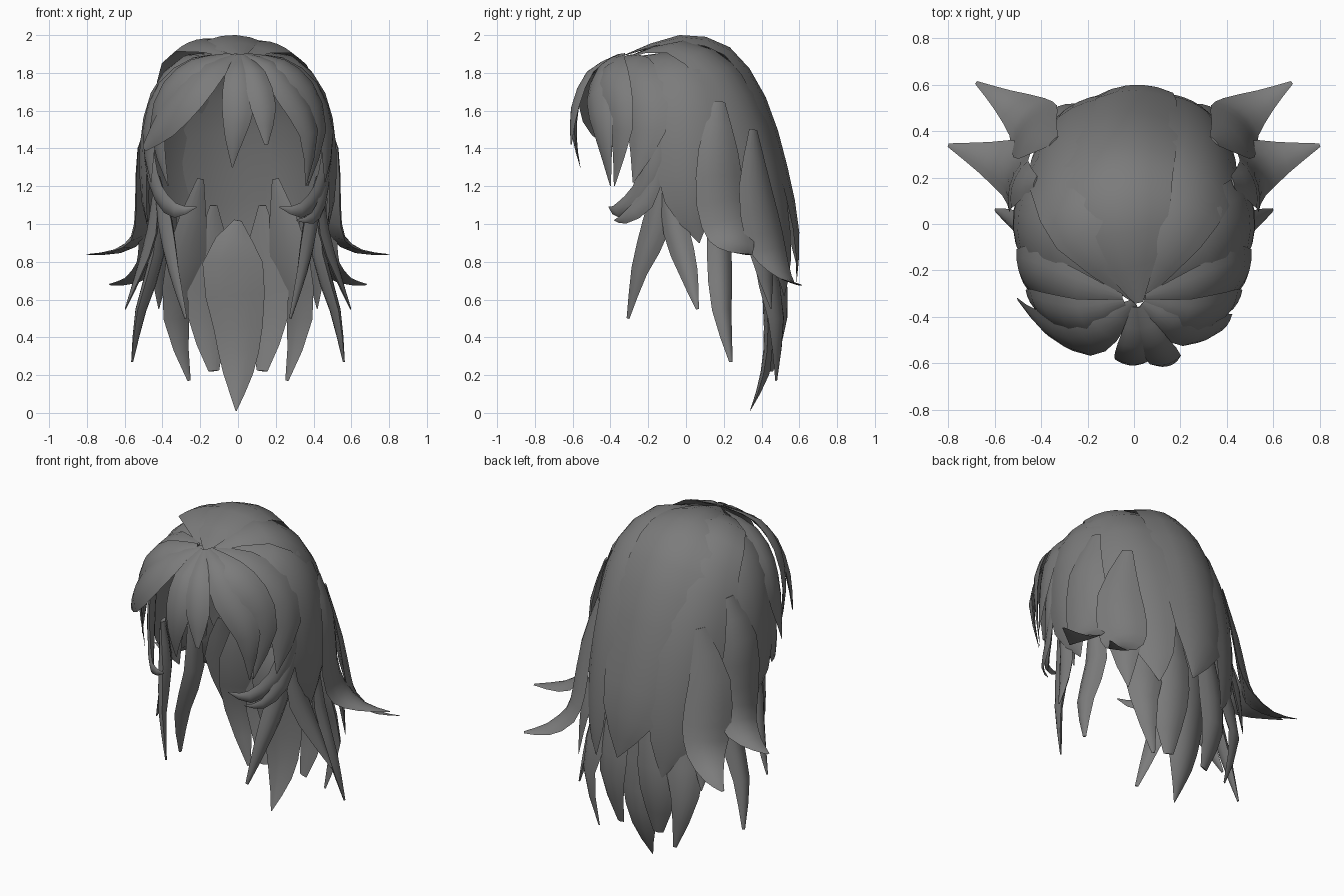
import bpy, bmesh, math
from mathutils import Vector

STEPS = 2
# cross-section of a lock: u across the width, 1 = outer skin, 0 = inner skin
SECTION = [(-1, 1), (-.6, 1), (-.2, 1), (.2, 1), (.6, 1), (1, 1), (.5, 0), (0, 0), (-.5, 0)]

hair = bpy.data.materials.new("dark_grey_hair")
hair.diffuse_color = (.2, .2, .2, 1)


def spline(pts):
    """Catmull-Rom through (x, y, z, half width) points."""
    p = [Vector(q) for q in pts]
    p = [p[0] * 2 - p[1]] + p + [p[-1] * 2 - p[-2]]
    out = []
    for i in range(1, len(p) - 2):
        a, b, c, d = p[i - 1:i + 3]
        for s in range(STEPS):
            t = s / STEPS
            out.append(0.5 * (2 * b + (c - a) * t + (2 * a - 5 * b + 4 * c - d) * t * t
                              + (3 * b - a - 3 * c + d) * t ** 3))
    return out + [p[-2]]


def lock(name, pts, thick=.45, radius=.45):
    """Tapered hair lock whose outer skin wraps around the head."""
    path = spline(pts)
    bm = bmesh.new()
    rings, n = [], None
    for i, q in enumerate(path):
        c = q.xyz
        hw = max(q.w, .003)
        t = (path[min(i + 1, len(path) - 1)].xyz - path[max(i - 1, 0)].xyz).normalized()
        radial = Vector((c.x, c.y, max(0, c.z - 1.4) * 1.3)).normalized()
        n = radial if n is None else n + radial * .7
        n = (n - t * n.dot(t)).normalized()
        w = t.cross(n)
        depth = min(hw * thick, .08)
        ring = []
        for u, outer in SECTION:
            sag = (u * hw) ** 2 / (2 * radius) + depth * .5 * u * u
            if not outer:
                sag += depth * (1 - u * u)
            ring.append(bm.verts.new(c + w * u * hw - n * sag))
        rings.append(ring)
    k = len(SECTION)
    for a, b in zip(rings, rings[1:]):
        for j in range(k):
            bm.faces.new((a[j], a[(j + 1) % k], b[(j + 1) % k], b[j]))
    bm.faces.new(rings[0])
    bm.faces.new(rings[-1])
    bmesh.ops.recalc_face_normals(bm, faces=bm.faces)
    me = bpy.data.meshes.new(name)
    bm.to_mesh(me)
    bm.free()
    me.materials.append(hair)
    me.shade_smooth()
    me.set_sharp_from_angle(angle=math.radians(45))
    ob = bpy.data.objects.new(name, me)
    bpy.context.collection.objects.link(ob)


def pair(name, pts, **kw):
    for side, s in (("right", 1), ("left", -1)):
        lock(f"{name}_{side}", [(s * x, y, z, w) for x, y, z, w in pts], **kw)


# back panels sweeping from the parting over the crown
lock("back_centre_panel", [(.02, -.34, 1.89, .02), (-.05, -.04, 2.0, .19), (-.07, .23, 1.935, .23),
     (-.07, .42, 1.67, .25), (-.06, .535, 1.3, .24), (0, .6, .95, .17), (.06, .585, .68, 0)], thick=.12)
lock("back_right_panel", [(.03, -.32, 1.88, .02), (.19, -.05, 1.96, .12), (.29, .2, 1.82, .18),
     (.33, .36, 1.5, .19), (.31, .47, 1.1, .17), (.27, .52, .8, .1), (.25, .52, .62, 0)], thick=.12)
lock("back_left_panel", [(0, -.32, 1.88, .02), (-.24, -.05, 1.97, .12), (-.3, .2, 1.83, .18),
     (-.33, .37, 1.5, .2), (-.3, .48, 1.1, .18), (-.25, .52, .8, .11), (-.2, .52, .6, 0)], thick=.12)
pair("side_panel", [(.05, -.28, 1.88, .03), (.3, -.08, 1.88, .15), (.46, -.01, 1.7, .19),
     (.52, .02, 1.42, .19), (.51, .03, 1.12, .14), (.45, .07, .9, 0)], thick=.15)

# flicked outer locks
pair("upper_flick", [(.43, .18, 1.65, .03), (.52, .18, 1.4, .11), (.53, .2, 1.12, .14),
     (.55, .25, .95, .13), (.65, .29, .865, .07), (.8, .34, .84, .008)], thick=.3)
pair("lower_flick", [(.35, .36, 1.5, .03), (.44, .39, 1.2, .12), (.46, .44, .95, .14),
     (.48, .48, .81, .11), (.57, .54, .71, .055), (.68, .61, .68, .008)], thick=.3)

# long under-layer locks
lock("under_centre", [(0, .45, 1.02, .02), (-.03, .47, .8, .16), (0, .49, .45, .13),
     (0, .44, .2, .08), (-.01, .34, .01, 0)], thick=.6)
pair("under_inner", [(.13, .47, 1.1, .02), (.15, .52, .8, .11), (.17, .53, .5, .11), (.13, .46, .22, .03)],
     thick=.45)
pair("under_back", [(.2, .42, 1.24, .02), (.29, .45, .85, .12), (.34, .5, .5, .08), (.26, .48, .17, .01)],
     thick=.5)
pair("under_corner", [(.36, .38, 1.1, .04), (.42, .42, .85, .09), (.42, .45, .55, 0)])
pair("under_side", [(.43, .15, 1.2, .03), (.46, .19, .85, .07), (.54, .2, .55, .055), (.565, .24, .27, .01)],
     thick=1)
pair("under_temple", [(.44, -.12, 1.25, .03), (.48, -.06, .97, .07), (.54, .01, .75, .05), (.6, .06, .55, .008)],
     thick=.8)
pair("front_strand", [(.44, -.13, 1.25, .03), (.42, -.17, 1.0, .08), (.36, -.26, .75, .05), (.28, -.31, .5, .01)],
     thick=.9)

# temple locks and the curls at their ends
pair("temple_lock", [(.05, -.32, 1.89, .02), (.25, -.29, 1.86, .09), (.42, -.23, 1.73, .11),
     (.49, -.22, 1.5, .11), (.46, -.28, 1.22, 0)], thick=.3)
pair("cheek_lock", [(.04, -.34, 1.9, .02), (.23, -.4, 1.85, .08), (.38, -.38, 1.72, .09),
     (.44, -.35, 1.5, .07), (.37, -.38, 1.2, 0)], thick=.3)
pair("temple_curl", [(.47, -.15, 1.6, .04), (.49, -.18, 1.35, .07), (.44, -.25, 1.16, .06),
     (.34, -.37, 1.07, .04), (.22, -.41, 1.09, 0)], thick=.6)
lock("small_curl_right", [(.49, -.14, 1.3, .03), (.46, -.22, 1.12, .05), (.4, -.33, 1.03, .03), (.31, -.38, 1.02, 0)])

# fringe
lock("fringe_sweep", [(0, -.34, 1.9, .02), (-.14, -.46, 1.83, .09), (-.27, -.51, 1.7, .12),
     (-.4, -.45, 1.54, .1), (-.5, -.33, 1.4, .02)], thick=.3)
lock("fringe_centre", [(.01, -.36, 1.9, .02), (0, -.53, 1.8, .07), (0, -.605, 1.62, .085),
     (-.02, -.6, 1.45, .05), (-.03, -.56, 1.3, 0)])
lock("fringe_centre_right", [(.02, -.36, 1.9, .02), (.09, -.52, 1.81, .06), (.14, -.605, 1.62, .07),
     (.15, -.61, 1.42, .01)])
lock("fringe_right", [(.03, -.35, 1.9, .02), (.16, -.44, 1.85, .07), (.29, -.48, 1.7, .1),
     (.39, -.45, 1.48, .07), (.36, -.4, 1.2, 0)])
